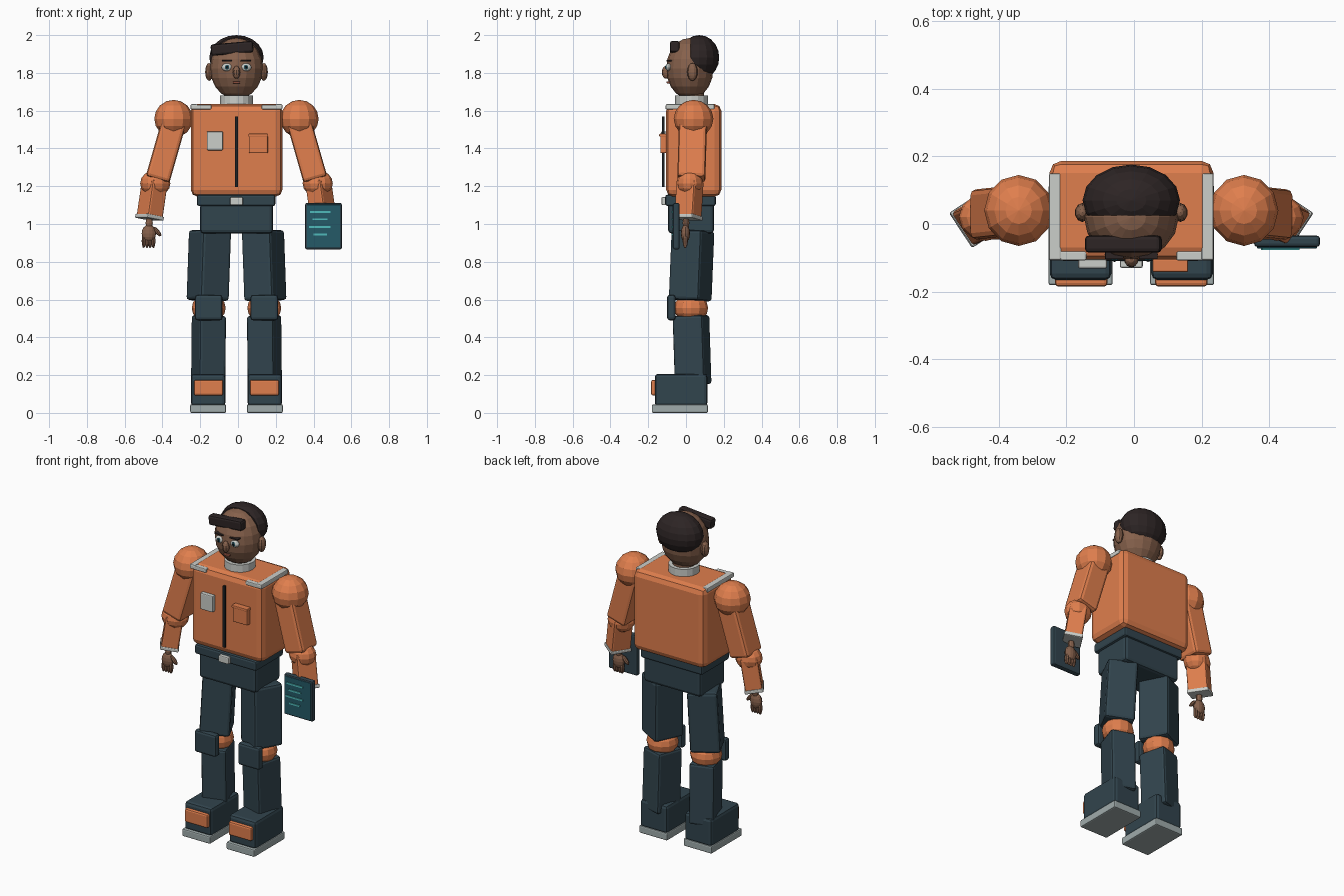
import bpy, bmesh, math
from mathutils import Vector, Matrix

if "Cube" in bpy.data.objects:
    bpy.data.objects.remove(bpy.data.objects["Cube"])

CX = -0.008  # body centre line


def material(name, r, g, b):
    m = bpy.data.materials.new(name)
    m.use_nodes = True
    m.diffuse_color = (r, g, b, 1)
    m.node_tree.nodes["Principled BSDF"].inputs["Base Color"].default_value = (r, g, b, 1)
    return m


ORANGE = material("orange cloth", 0.74, 0.21, 0.075)
SLATE = material("slate cloth", 0.031, 0.058, 0.075)
LIGHT = material("light grey", 0.6, 0.62, 0.59)
SOLE = material("sole grey", 0.35, 0.41, 0.41)
SKIN = material("brown skin", 0.24, 0.12, 0.072)
HAIR = material("dark hair", 0.026, 0.018, 0.018)
BLACK = material("near black", 0.012, 0.015, 0.018)
TEAL = material("teal screen", 0.018, 0.1, 0.135)
CYAN = material("cyan lines", 0.08, 0.5, 0.5)
LIP = material("lip red", 0.45, 0.13, 0.08)


def finish(name, bm, mat, matrix, bevel=0):
    mesh = bpy.data.meshes.new(name)
    bm.to_mesh(mesh)
    bm.free()
    mesh.materials.append(mat)
    ob = bpy.data.objects.new(name, mesh)
    ob.matrix_world = matrix
    bpy.context.collection.objects.link(ob)
    if bevel:
        mod = ob.modifiers.new("bevel", "BEVEL")
        mod.width, mod.segments = bevel, 2


def box(name, mat, x, y, z, bevel=0.01, tilt=0):
    """Box from (min, max) ranges, tilted about the y axis in degrees."""
    lo, hi = Vector((x[0], y[0], z[0])), Vector((x[1], y[1], z[1]))
    bm = bmesh.new()
    bmesh.ops.create_cube(bm, size=1)
    bmesh.ops.scale(bm, vec=hi - lo, verts=bm.verts)
    place = Matrix.Translation((lo + hi) / 2) @ Matrix.Rotation(math.radians(tilt), 4, "Y")
    finish(name, bm, mat, place, bevel)


def ball(name, mat, centre, radii, segs=12, rings=8, tilt=0, cut=None):
    """Ellipsoid; cut removes all of it in front of that local y and caps it."""
    bm = bmesh.new()
    bmesh.ops.create_uvsphere(bm, u_segments=segs, v_segments=rings, radius=1)
    bmesh.ops.scale(bm, vec=radii, verts=bm.verts)
    if cut is not None:
        bmesh.ops.bisect_plane(bm, geom=bm.verts[:] + bm.edges[:] + bm.faces[:],
                               plane_co=(0, cut, 0), plane_no=(0, -1, 0), clear_outer=True)
        bmesh.ops.holes_fill(bm, edges=[e for e in bm.edges if e.is_boundary])
    place = Matrix.Translation(centre) @ Matrix.Rotation(math.radians(tilt), 4, "Y")
    finish(name, bm, mat, place)


def cylinder(name, mat, centre, radius, height, segs=16):
    bm = bmesh.new()
    bmesh.ops.create_cone(bm, cap_ends=True, segments=segs, radius1=radius,
                          radius2=radius, depth=height)
    finish(name, bm, mat, Matrix.Translation(centre))


def limb(name, mat, a, b, width, depth, bevel=0.015, twist=0):
    """Box running from point a to point b, turned about its own axis."""
    a, b = Vector(a), Vector(b)
    axis = (a - b).normalized()
    side = Vector((0, 1, 0)).cross(axis).normalized()
    turn = Matrix((side, axis.cross(side), axis)).transposed().to_4x4()
    bm = bmesh.new()
    bmesh.ops.create_cube(bm, size=1)
    bmesh.ops.scale(bm, vec=(width, depth, (a - b).length), verts=bm.verts)
    place = Matrix.Translation((a + b) / 2) @ turn @ Matrix.Rotation(math.radians(twist), 4, "Z")
    finish(name, bm, mat, place, bevel)


# Torso, belt and hips
box("jacket", ORANGE, (-0.25, 0.235), (-0.105, 0.187), (1.145, 1.635), 0.036)
box("zipper", BLACK, (-0.016, 0), (-0.127, -0.113), (1.195, 1.57), 0.002)
box("badge", LIGHT, (-0.165, -0.08), (-0.132, -0.104), (1.39, 1.49), 0.006)
box("pocket", ORANGE, (0.057, 0.158), (-0.136, -0.104), (1.375, 1.468), 0.006)
box("pocket_flap", ORANGE, (0.055, 0.16), (-0.142, -0.104), (1.462, 1.478), 0.004)
box("belt", SLATE, (-0.218, 0.198), (-0.11, 0.158), (1.095, 1.155), 0.012)
box("buckle", LIGHT, (-0.042, 0.026), (-0.13, -0.1), (1.1, 1.142), 0.006)
box("hips", SLATE, (-0.2, 0.185), (-0.095, 0.148), (0.95, 1.11), 0.018)

# Head, hair and collar
cylinder("collar", LIGHT, (CX, 0.03, 1.645), 0.087, 0.07)
cylinder("neck", SKIN, (CX, 0.03, 1.68), 0.065, 0.1)
ball("head", SKIN, (CX, 0.02, 1.823), (0.14, 0.125, 0.162), 16, 10)
ball("hair", HAIR, (CX, 0.07, 1.882), (0.144, 0.106, 0.118), 16, 10, 0, -0.045)
box("forelock", HAIR, (-0.144, 0.081), (-0.085, -0.034), (1.9, 1.96), 0.012, -5)
ball("nose", SKIN, (CX, -0.106, 1.803), (0.021, 0.022, 0.034), 10, 8)
box("mouth", LIP, (-0.027, 0.011), (-0.102, -0.08), (1.745, 1.755), 0.002)

for s, side in ((-1, "right"), (1, "left")):
    def px(d):
        return CX + s * d

    def span(d, w):
        return (px(d) - w / 2, px(d) + w / 2)

    # Face
    ball(side + "_ear", SKIN, (px(0.145), 0.034, 1.805), (0.022, 0.028, 0.047), 10, 8)
    ball(side + "_eye", LIGHT, (px(0.05), -0.09, 1.83), (0.029, 0.016, 0.021), 12, 8)
    ball(side + "_iris", TEAL, (px(0.05), -0.102, 1.83), (0.012, 0.007, 0.013), 10, 6)
    ball(side + "_pupil", BLACK, (px(0.05), -0.108, 1.83), (0.006, 0.004, 0.007), 8, 6)
    box(side + "_brow", HAIR, span(0.05, 0.055), (-0.104, -0.07), (1.859, 1.867), 0.002)

    # Shoulder trim, set into the rounded jacket edge
    box(side + "_shoulder_trim", LIGHT, span(0.225, 0.036), (-0.107, 0.15), (1.607, 1.634), 0.005)
    box(side + "_front_trim", LIGHT, span(0.188, 0.11), (-0.108, -0.08), (1.607, 1.631), 0.005)

    # Arm
    ball(side + "_shoulder", ORANGE, (px(0.333), 0.04, 1.557), (0.102, 0.105, 0.1))
    limb(side + "_upper_arm", ORANGE, (px(0.325), 0.038, 1.56), (px(0.418), 0.028, 1.235),
         0.13, 0.148, 0.018)
    ball(side + "_elbow", ORANGE, (px(0.43), 0.02, 1.215), (0.08, 0.07, 0.07))
    limb(side + "_forearm", ORANGE, (px(0.432), 0.022, 1.23), (px(0.46), 0.01, 1.035),
         0.098, 0.116, 0.01, -s * 33)
    limb(side + "_cuff", LIGHT, (px(0.459), 0.011, 1.047), (px(0.462), 0.009, 1.025),
         0.106, 0.124, 0.006, -s * 33)

    # Hand
    ball(side + "_wrist", SKIN, (px(0.462), 0.0, 1.005), (0.02, 0.018, 0.035), 10, 6)
    ball(side + "_palm", SKIN, (px(0.464), -0.003, 0.95), (0.038, 0.024, 0.047), 12, 8)
    for i in range(4):
        ball(f"{side}_finger_{i + 1}", SKIN, (px(0.44 + i * 0.017), -0.004, 0.91),
             (0.011, 0.014, 0.038), 8, 6)
    ball(side + "_thumb", SKIN, (px(0.42), -0.006, 0.96), (0.012, 0.013, 0.032), 8, 6, s * 40)

    # Leg
    limb(side + "_thigh", SLATE, (px(0.14), 0.037, 0.965), (px(0.153), 0.022, 0.595),
         0.172, 0.18, 0.016, -s * 27)
    ball(side + "_knee", ORANGE, (px(0.147), 0.027, 0.555), (0.09, 0.09, 0.078))
    box(side + "_knee_pad", SLATE, span(0.147, 0.146), (-0.1, -0.055), (0.49, 0.625), 0.014)
    limb(side + "_shin", SLATE, (px(0.146), 0.026, 0.515), (px(0.15), 0.038, 0.15),
         0.147, 0.166, 0.014, -s * 17)

    # Boot
    box(side + "_boot", SLATE, span(0.15, 0.182), (-0.165, 0.113), (0.035, 0.207), 0.018)
    box(side + "_sole", SOLE, span(0.15, 0.19), (-0.181, 0.116), (0, 0.045), 0.007)
    box(side + "_toe_cap", ORANGE, span(0.148, 0.155), (-0.185, -0.15), (0.092, 0.175), 0.01)

# Tablet held in the left hand
box("tablet", SLATE, (0.355, 0.55), (-0.068, -0.034), (0.865, 1.112), 0.01)
box("tablet_screen", TEAL, (0.364, 0.541), (-0.072, -0.064), (0.875, 1.102), 0.002)
for z, left, right in ((1.064, 0.38, 0.49), (1.025, 0.395, 0.475),
                       (0.985, 0.375, 0.49), (0.945, 0.4, 0.47)):
    box("screen_line", CYAN, (left, right), (-0.077, -0.07), (z - 0.005, z + 0.005), 0)
